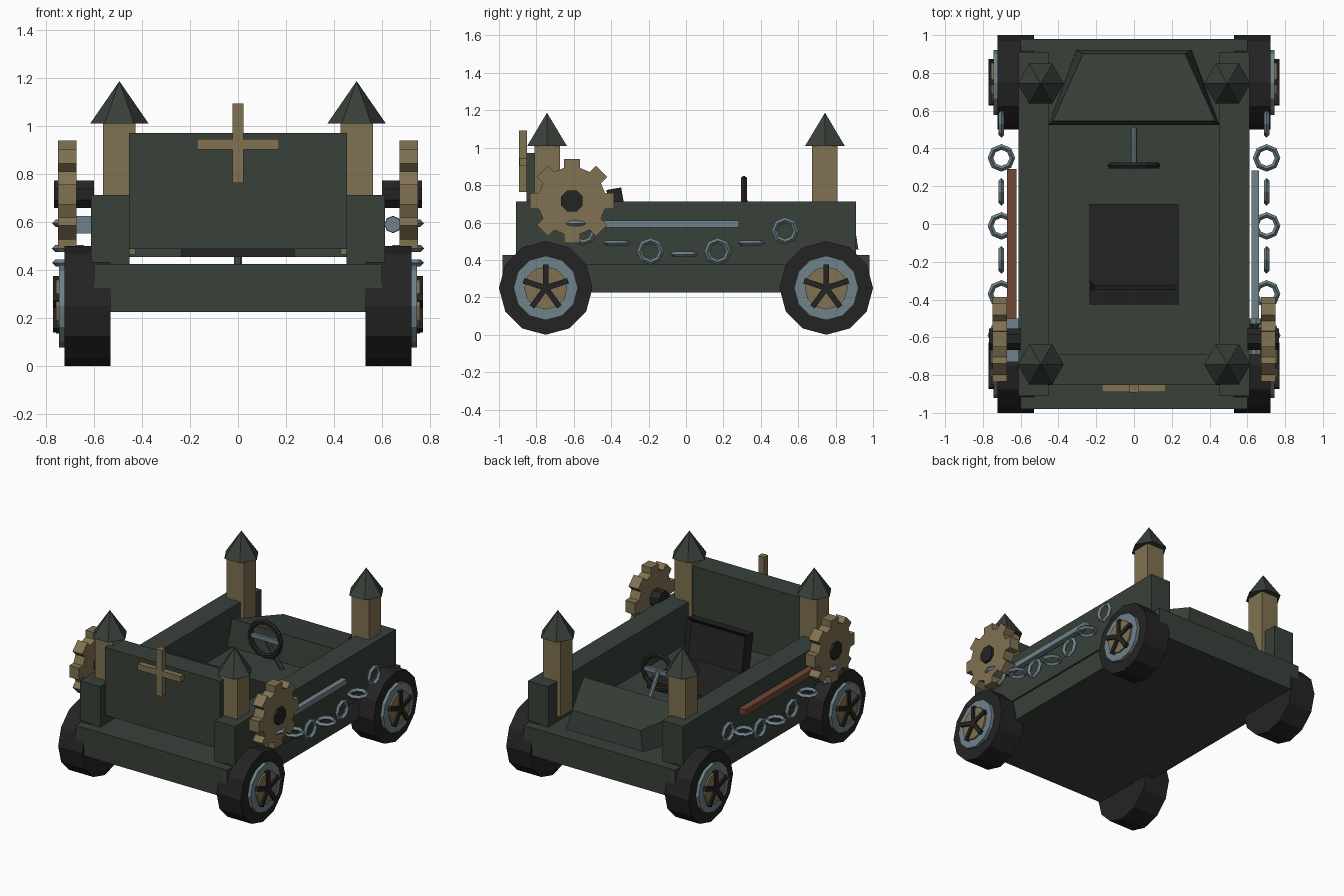
import bpy, bmesh, math
from mathutils import Vector, Matrix

if "Cube" in bpy.data.objects:
    bpy.data.objects.remove(bpy.data.objects["Cube"])


def material(name, r, g, b):
    m = bpy.data.materials.new(name)
    m.diffuse_color = [(c / 255 / 12.92 if c < 11 else ((c / 255 + 0.055) / 1.055) ** 2.4)
                       for c in (r, g, b)] + [1]
    m.use_nodes = True
    m.node_tree.nodes["Principled BSDF"].inputs["Base Color"].default_value = m.diffuse_color
    return m


GREEN = material("dark_green", 56, 64, 57)
TAN = material("sandstone", 128, 114, 82)
STEEL = material("steel_blue", 112, 130, 138)
BLACK = material("black", 36, 36, 36)
BROWN = material("brown_wood", 112, 71, 52)


def finish(name, bm, mat):
    bmesh.ops.recalc_face_normals(bm, faces=bm.faces)
    me = bpy.data.meshes.new(name)
    bm.to_mesh(me)
    bm.free()
    me.materials.append(mat)
    ob = bpy.data.objects.new(name, me)
    bpy.context.collection.objects.link(ob)
    return ob


def box(name, x0, x1, y0, y1, z0, z1, mat):
    bm = bmesh.new()
    bmesh.ops.create_cube(bm, size=1)
    for v in bm.verts:
        v.co = ((x0 + x1) / 2 + v.co.x * (x1 - x0),
                (y0 + y1) / 2 + v.co.y * (y1 - y0),
                (z0 + z1) / 2 + v.co.z * (z1 - z0))
    return finish(name, bm, mat)


def prism(name, outline, x0, x1, mat):
    """Extrude a (y, z) outline along x."""
    bm = bmesh.new()
    f = bm.faces.new([bm.verts.new((x0, y, z)) for y, z in outline])
    ext = bmesh.ops.extrude_face_region(bm, geom=[f])["geom"]
    bmesh.ops.translate(bm, vec=(x1 - x0, 0, 0),
                        verts=[g for g in ext if isinstance(g, bmesh.types.BMVert)])
    return finish(name, bm, mat)


def ngon(n, r, y, z, turn=0.0):
    return [(y + r * math.cos(turn + math.tau * i / n),
             z + r * math.sin(turn + math.tau * i / n)) for i in range(n)]


def rod(name, a, b, r, n, mat):
    a, b = Vector(a), Vector(b)
    bm = bmesh.new()
    rot = (b - a).to_track_quat('Z', 'Y').to_matrix().to_4x4()
    bmesh.ops.create_cone(bm, cap_ends=True, segments=n, radius1=r, radius2=r,
                          depth=(b - a).length,
                          matrix=Matrix.Translation((a + b) / 2) @ rot)
    return finish(name, bm, mat)


def ring(name, center, axis, major, minor, n, m, mat):
    """Low-poly torus around the given axis."""
    bm = bmesh.new()
    q = Vector(axis).to_track_quat('Z', 'Y')
    rows = []
    for i in range(n):
        a = math.tau * i / n
        row = []
        for j in range(m):
            t = math.tau * j / m
            d = major + minor * math.cos(t)
            p = Vector((d * math.cos(a), d * math.sin(a), minor * math.sin(t)))
            row.append(bm.verts.new(q @ p + Vector(center)))
        rows.append(row)
    for i in range(n):
        for j in range(m):
            k, l = (i + 1) % n, (j + 1) % m
            bm.faces.new((rows[i][j], rows[k][j], rows[k][l], rows[i][l]))
    return finish(name, bm, mat)


# Body: chassis, side walls, front panel with cross
box("chassis", -0.6, 0.6, -0.98, 0.98, 0.225, 0.425, GREEN)
for s in (-1, 1):
    x0, x1 = sorted((s * 0.452, s * 0.612))
    box("side_wall", x0, x1, -0.91, 0.91, 0.375, 0.713, GREEN)
box("front_panel", -0.455, 0.455, -0.852, -0.69, 0.487, 0.972, GREEN)
box("cross_upright", -0.023, 0.023, -0.893, -0.85, 0.762, 1.093, TAN)
box("cross_bar", -0.17, 0.17, -0.89, -0.85, 0.902, 0.945, TAN)

# Tapered rear hood
bm = bmesh.new()
bmesh.ops.create_cube(bm, size=1)
for v in bm.verts:
    sx, back, top = math.copysign(1, v.co.x), v.co.y > 0, v.co.z > 0
    if back:
        v.co = (sx * (0.27 if top else 0.305), 0.9 if top else 0.922, 0.59 if top else 0.455)
    else:
        v.co = (sx * (0.43 if top else 0.453), 0.545 if top else 0.523, 0.65 if top else 0.455)
finish("rear_hood", bm, GREEN)

# Corner towers with pointed roofs
for sx in (-1, 1):
    for sy in (-1, 1):
        cx, cy = sx * 0.494, sy * 0.743
        box("tower", cx - 0.068, cx + 0.068, cy - 0.068, cy + 0.068, 0.465, 1.012, TAN)
        bm = bmesh.new()
        bmesh.ops.create_cone(bm, cap_ends=True, segments=6, radius1=0.122, radius2=0,
                              depth=0.177, matrix=Matrix.Translation((cx, cy, 1.0985))
                              @ Matrix.Rotation(math.pi / 2 * 1, 4, 'Z'))
        # put roof corners on the x axis
        if max(v.co.x for v in bm.verts) < cx + 0.115:
            bmesh.ops.rotate(bm, verts=bm.verts, cent=(cx, cy, 0),
                             matrix=Matrix.Rotation(math.pi / 6, 3, 'Z'))
        finish("tower_roof", bm, GREEN)

# Wheels: tyre, rim, hub disc, five spokes
for s in (-1, 1):
    for y in (-0.75, 0.75):
        prism("tyre", ngon(12, 0.25, y, 0.25), s * 0.53, s * 0.722, BLACK)
        prism("rim", ngon(12, 0.172, y, 0.25), s * 0.71, s * 0.745, STEEL)
        prism("hub_disc", ngon(12, 0.115, y, 0.25), s * 0.72, s * 0.757, TAN)
        for i in range(5):
            a = math.pi / 2 + math.tau * i / 5
            u, w = Vector((math.cos(a), math.sin(a))), Vector((-math.sin(a), math.cos(a)))
            c = Vector((y, 0.25))
            pts = [c - w * 0.015, c + u * 0.125 - w * 0.015,
                   c + u * 0.125 + w * 0.015, c + w * 0.015]
            prism("wheel_spoke", [tuple(p) for p in pts], s * 0.74, s * 0.77, BLACK)

# Side gears with hubs
gear = []
for i in range(8):
    a = math.tau * i / 8
    for r, off in ((0.182, -0.235), (0.228, -0.185), (0.228, 0.185), (0.182, 0.235)):
        gear.append((-0.61 + r * math.cos(a + off), 0.715 + r * math.sin(a + off)))
for s in (-1, 1):
    prism("gear", gear, s * 0.673, s * 0.75, TAN)
    prism("gear_hub", ngon(8, 0.062, -0.61, 0.715, math.pi / 8), s * 0.60, s * 0.767, BLACK)

# Hanging chains, links alternately upright and flat
heights = (0.555, 0.49, 0.445, 0.43, 0.445, 0.49, 0.55)
for s in (-1, 1):
    for i, z in enumerate(heights):
        axis = (0, 0, 1) if i % 2 else (1, 0, 0)
        ring("chain_link", (s * 0.702, 0.53 - 0.18 * i, z), axis, 0.058, 0.015, 8, 4, STEEL)
    ring("chain_end_link", (s * 0.702, -0.59, 0.595), (0, 0, 1), 0.058, 0.015, 8, 4, STEEL)

# Hammer on the left side, sword on the right side
box("hammer_head", -0.677, -0.608, -0.73, -0.5, 0.552, 0.626, STEEL)
box("hammer_handle", -0.672, -0.622, -0.5, 0.29, 0.568, 0.612, BROWN)
box("sword_blade", 0.623, 0.662, -0.5, 0.283, 0.573, 0.61, STEEL)
rod("sword_guard", (0.645, -0.5, 0.59), (0.645, -0.53, 0.59), 0.036, 8, STEEL)
rod("sword_grip", (0.645, -0.53, 0.59), (0.645, -0.66, 0.59), 0.022, 8, BLACK)
rod("sword_pommel", (0.645, -0.66, 0.59), (0.645, -0.69, 0.59), 0.034, 8, STEEL)

# Seat with a leaning, framed backrest
box("seat_cushion", -0.235, 0.235, -0.37, 0.105, 0.455, 0.515, BLACK)
back = box("seat_back", -0.235, 0.235, -0.04, 0.04, 0.0, 0.295, BLACK)
bm = bmesh.new()
bm.from_mesh(back.data)
front = [f for f in bm.faces if f.normal.y > 0.9]
bmesh.ops.inset_region(bm, faces=front, thickness=0.035, depth=0)
bmesh.ops.translate(bm, verts=front[0].verts, vec=(0, -0.025, 0))
bm.to_mesh(back.data)
bm.free()
back.location = (0, -0.335, 0.49)
back.rotation_euler.x = math.radians(10)

# Steering wheel, cross bar and column
ring("steering_wheel", (0, 0.31, 0.71), (0, 1, 0), 0.122, 0.018, 12, 6, BLACK)
box("steering_bar", -0.11, 0.11, 0.3, 0.32, 0.698, 0.728, STEEL)
rod("steering_column", (0, 0.5, 0.42), (0, 0.312, 0.715), 0.016, 8, STEEL)
